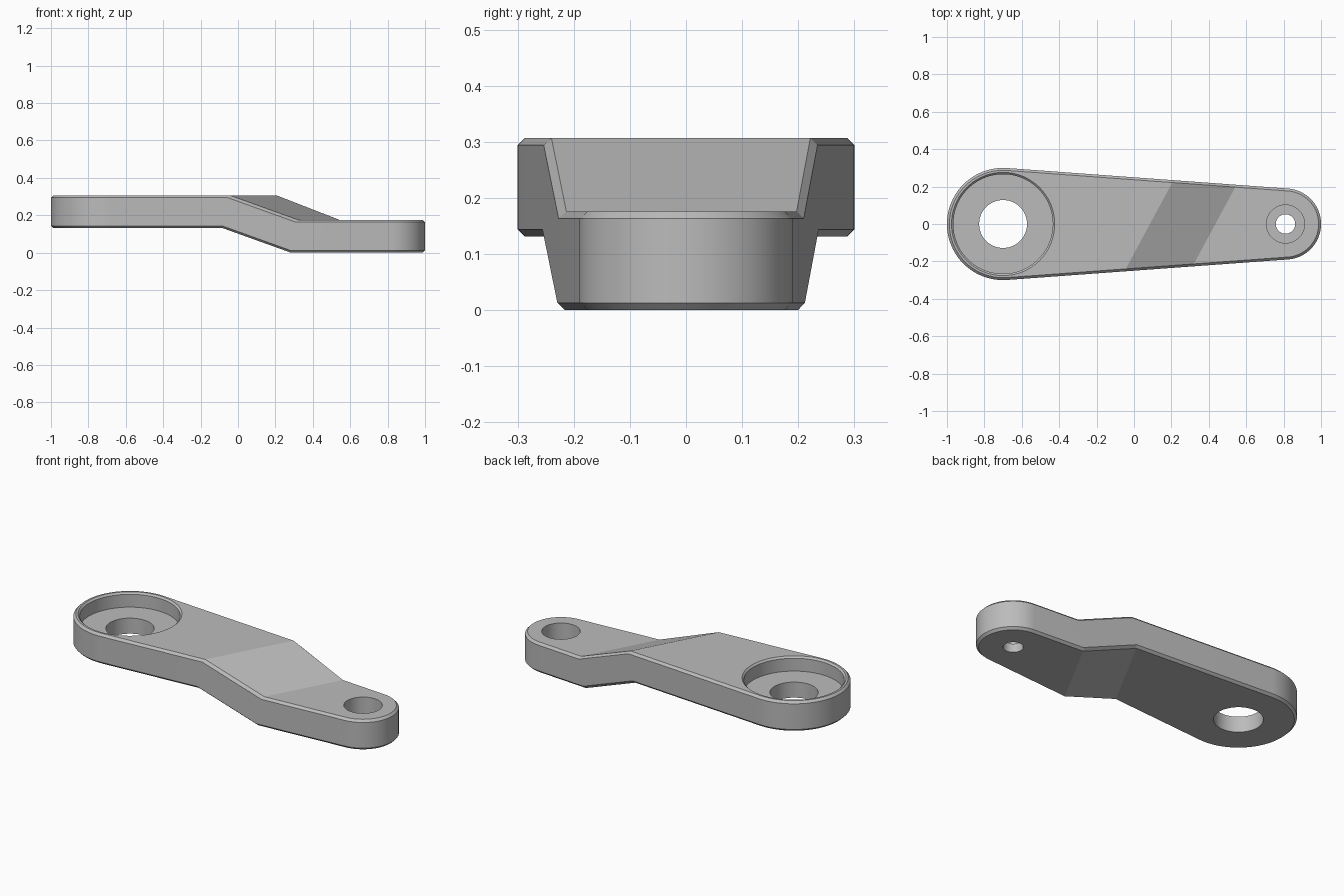
import bpy, bmesh, math
from mathutils import Vector

cube = bpy.data.objects.get("Cube")
if cube:
    bpy.data.objects.remove(cube, do_unlink=True)

# Main dimensions
BIG_X, BIG_R = -0.70, 0.30
SMALL_X, SMALL_R = 0.81, 0.19
THICK, LIFT, CHAMFER = 0.176, 0.131, 0.013
SKEW = Vector((1, -0.54, -0.2))        # normal of the slanted bend planes
BEND_HIGH, BEND_LOW = 0.05, 0.40

metal = bpy.data.materials.new("grey metal")
metal.use_nodes = True
grey = (0.5, 0.5, 0.5, 1)
metal.diffuse_color = grey
metal.node_tree.nodes["Principled BSDF"].inputs["Base Color"].default_value = grey


def make_object(name, bm):
    bmesh.ops.recalc_face_normals(bm, faces=bm.faces)
    mesh = bpy.data.meshes.new(name)
    bm.to_mesh(mesh)
    bm.free()
    mesh.materials.append(metal)
    obj = bpy.data.objects.new(name, mesh)
    bpy.context.collection.objects.link(obj)
    return obj


def loft(bm, rings):
    """Skin closed rings of points and cap both ends."""
    loops = [[bm.verts.new(p) for p in ring] for ring in rings]
    n = len(loops[0])
    for a, b in zip(loops, loops[1:]):
        for i in range(n):
            j = (i + 1) % n
            bm.faces.new((a[i], a[j], b[j], b[i]))
    bm.faces.new(loops[0])
    bm.faces.new(loops[-1])


def arc(cx, r, start, end, z, n):
    angles = [start + (end - start) * i / n for i in range(n + 1)]
    return [(cx + r * math.cos(t), r * math.sin(t), z) for t in angles]


def outline(inset, z):
    """Two round ends joined by their common tangents."""
    a = math.acos((BIG_R - SMALL_R) / (SMALL_X - BIG_X))
    a = math.pi - a
    return (arc(BIG_X, BIG_R - inset, math.pi - a, math.pi + a, z, 56)
            + arc(SMALL_X, SMALL_R - inset, a - math.pi, math.pi - a, z, 48))


# Flat chamfered arm, then cut and lifted along the slanted bends
bm = bmesh.new()
loft(bm, [outline(CHAMFER, 0), outline(0, CHAMFER),
          outline(0, THICK - CHAMFER), outline(CHAMFER, THICK)])
for offset in (BEND_HIGH, BEND_LOW):
    bmesh.ops.bisect_plane(bm, geom=bm.verts[:] + bm.edges[:] + bm.faces[:],
                           plane_co=SKEW * (offset / SKEW.length_squared),
                           plane_no=SKEW.normalized())
for v in bm.verts:
    rise = (BEND_LOW - v.co.dot(SKEW)) / (BEND_LOW - BEND_HIGH)
    v.co.z += LIFT * min(1, max(0, rise))
arm = make_object("offset_arm", bm)


def bore(name, cx, profile):
    """Cut a stepped round hole given as radius and height pairs."""
    bm = bmesh.new()
    rings = [arc(cx, r, 0, 2 * math.pi, z, 80)[:-1] for r, z in profile]
    loft(bm, rings)
    cutter = make_object(name, bm)
    cutter.hide_render = True
    mod = arm.modifiers.new(name, "BOOLEAN")
    mod.operation = "DIFFERENCE"
    mod.solver = "EXACT"
    mod.object = cutter
    bpy.context.view_layer.objects.active = arm
    bpy.ops.object.modifier_apply(modifier=name)
    bpy.data.objects.remove(cutter, do_unlink=True)


# Wide recess with a chamfered lip, and the small counterbored hole
top = THICK + LIFT
bore("large_bore_cutter", BIG_X,
     [(0.128, -0.1), (0.128, 0.222), (0.266, 0.222),
      (0.266, top - 0.01), (0.276, top), (0.286, top + 0.01)])
bore("small_bore_cutter", SMALL_X,
     [(0.052, -0.1), (0.052, 0.05), (0.102, 0.05), (0.102, 0.3)])

# Smooth the round walls and keep bends and chamfers crisp
for o in bpy.context.selected_objects:
    o.select_set(False)
arm.select_set(True)
bpy.context.view_layer.objects.active = arm
bpy.ops.object.shade_smooth_by_angle(angle=math.radians(12))
